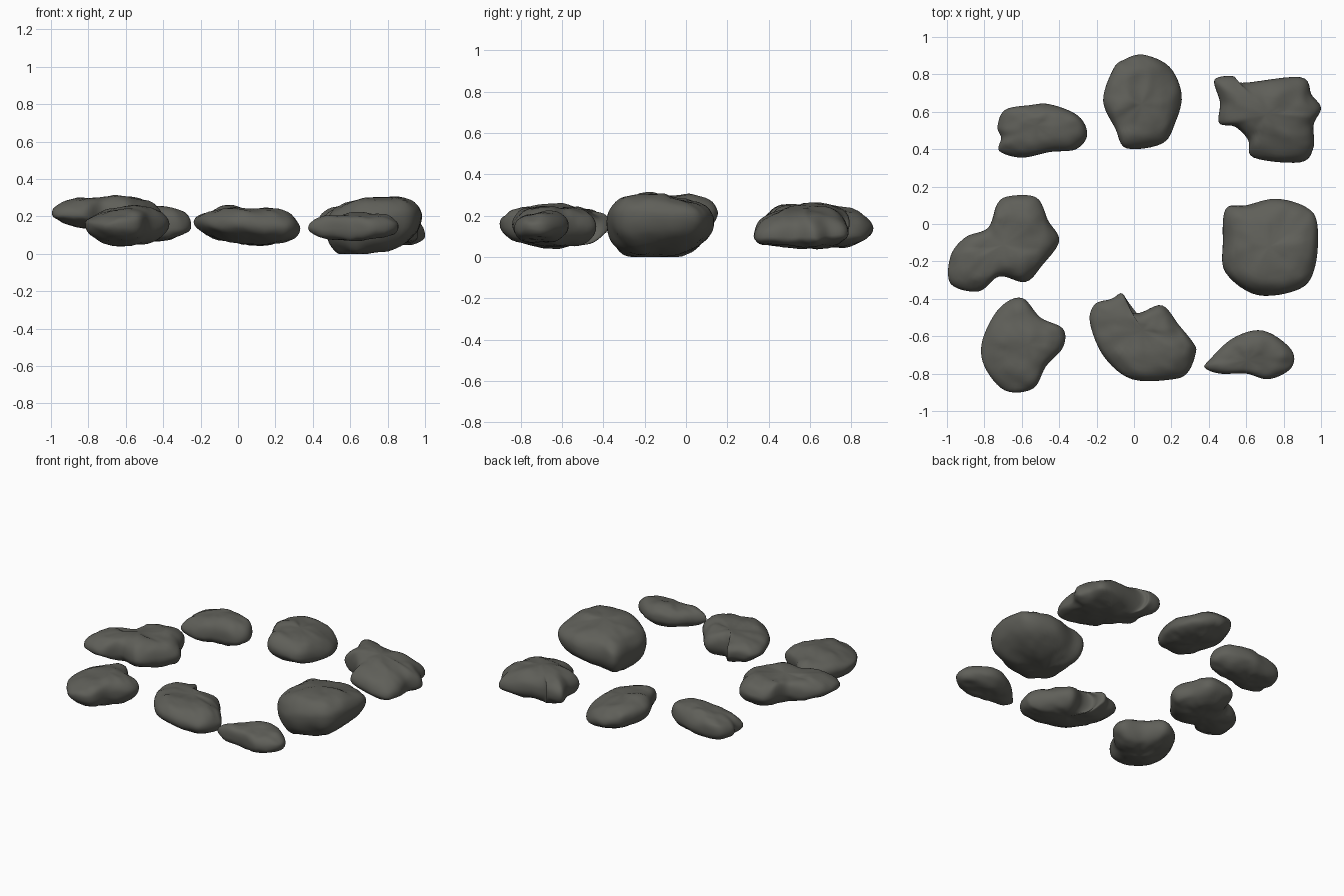
import bpy, bmesh, math
from mathutils import Vector, noise

default = bpy.data.objects.get("Cube")
if default:
    bpy.data.objects.remove(default)

GREY = (0.115, 0.115, 0.1, 1)
stone_grey = bpy.data.materials.new("stone grey")
stone_grey.use_nodes = True
stone_grey.diffuse_color = GREY
bsdf = stone_grey.node_tree.nodes["Principled BSDF"]
bsdf.inputs["Base Color"].default_value = GREY
bsdf.inputs["Roughness"].default_value = 0.9

STEPS = 6    # curve samples between outline points
RINGS = 24   # height levels from underside to top


def smooth_outline(points):
    """Closed rounded curve through the outline points."""
    pts = [Vector(p) for p in points]
    count = len(pts)
    result = []
    for i in range(count):
        a, b, c, d = (pts[(i + k) % count] for k in (-1, 0, 1, 2))
        for s in range(STEPS):
            t = s / STEPS
            result.append(b + 0.5 * t * (c - a + t * (2 * a - 5 * b + 4 * c - d
                                                      + t * (3 * (b - c) + d - a))))
    return result


def relaxed(curve):
    """The same loop with its notches and corners evened out."""
    for _ in range(60):
        curve = [(curve[i - 1] + curve[i] * 2 + curve[(i + 1) % len(curve)]) / 4
                 for i in range(len(curve))]
    return curve


def stone(name, outline, low, rim, high, tilt=(0, 0), top_tilt=(0, 0),
          keel_tilt=(0, 0), top_shift=(0, 0), keel_shift=(0, 0),
          top_round=0.6, keel_round=0.75):
    """Rounded slab: the outline swells from a keel to the rim and closes on top."""
    curve = smooth_outline(outline)
    core = relaxed(curve)
    centre = sum(curve, Vector((0, 0))) / len(curve)
    rim_slope = Vector(tilt)
    top_slope, keel_slope = Vector(top_tilt), Vector(keel_tilt)
    top_shift, keel_shift = Vector(top_shift), Vector(keel_shift)

    def surface(flat, height, scale):
        upper = height > 0
        reach = (high - rim) if upper else (rim - low)
        flat = flat + (1 - scale) * (top_shift if upper else keel_shift)
        slope = rim_slope.lerp(top_slope if upper else keel_slope, abs(height))
        z = rim + height * reach + slope.dot(flat - centre)
        p = Vector((flat.x, flat.y, z))
        # broad dents, fine pitting and broken ledges
        z += 0.012 * noise.noise(p * 8) + 0.006 * noise.noise(p * 19)
        if upper:
            ledge = noise.noise(Vector((flat.x * 3, flat.y * 6, z * 4)))
            z += 0.006 * height * math.tanh(14 * ledge)
        pull = 1 + 0.06 * noise.noise(p * 9) * abs(height)
        flat = centre + (flat - centre) * pull
        return Vector((flat.x, flat.y, max(z, 0)))

    bm = bmesh.new()
    rings = []
    for r in range(1, RINGS):
        angle = math.pi * (r / RINGS - 0.5)
        scale = math.cos(angle) ** (top_round if angle > 0 else keel_round)
        height = math.copysign(abs(math.sin(angle)) ** 0.95, angle)
        blend = min(1, 1.6 * (1 - scale))
        rings.append([bm.verts.new(surface(centre + (p.lerp(q, blend) - centre) * scale,
                                           height, scale))
                      for p, q in zip(curve, core)])
    for lower, upper in zip(rings, rings[1:]):
        for i in range(len(curve)):
            bm.faces.new((lower[i - 1], lower[i], upper[i], upper[i - 1]))
    for ring, height in ((rings[0], -1), (rings[-1], 1)):
        pole = bm.verts.new(surface(centre, height, 0))
        for i in range(len(curve)):
            bm.faces.new((ring[i - 1], ring[i], pole))
    bmesh.ops.recalc_face_normals(bm, faces=bm.faces)
    for face in bm.faces:
        face.smooth = True
    mesh = bpy.data.meshes.new(name)
    bm.to_mesh(mesh)
    bm.free()
    mesh.materials.append(stone_grey)
    obj = bpy.data.objects.new(name, mesh)
    bpy.context.collection.objects.link(obj)


# Back row
stone("back_right_stone",
      [(-.73, .52), (-.69, .61), (-.56, .635), (-.45, .64), (-.30, .58),
       (-.25, .48), (-.31, .40), (-.45, .385), (-.60, .355), (-.72, .39),
       (-.71, .46)],
      low=.06, rim=.14, high=.235, tilt=(.04, .05), top_tilt=(.13, .08),
      keel_tilt=(.04, 0), top_shift=(0, .03), top_round=.5)
stone("back_middle_stone",
      [(-.11, .83), (-.05, .88), (.05, .905), (.19, .84), (.255, .69),
       (.22, .54), (.15, .43), (-.04, .405), (-.10, .51), (-.165, .66)],
      low=.05, rim=.145, high=.245, tilt=(-.2, -.03), top_tilt=(-.16, -.06),
      keel_tilt=(-.12, 0), top_shift=(0, -.03), top_round=.68, keel_round=.7)
stone("back_left_stone",
      [(.43, .77), (.53, .79), (.58, .755), (.89, .785), (.95, .69), (1.0, .62),
       (.96, .53), (.96, .41), (.89, .33), (.64, .355), (.61, .45),
       (.54, .52), (.455, .54), (.46, .65)],
      low=.045, rim=.13, high=.25, tilt=(-.12, .02), top_tilt=(-.08, .06),
      keel_tilt=(-.05, 0), top_round=.72, keel_round=.65)

# Side stones
stone("left_side_stone",
      [(.49, .08), (.60, .10), (.76, .135), (.92, .09), (.98, 0),
       (.97, -.22), (.89, -.345), (.66, -.38), (.49, -.26), (.475, -.1)],
      low=.01, rim=.17, high=.29, tilt=(.12, -.03), top_tilt=(.06, -.06),
      keel_tilt=(.12, .09), top_shift=(0, -.03), keel_shift=(-.09, -.05),
      top_round=.48, keel_round=.56)
stone("right_side_stone",
      [(-.73, .11), (-.66, .15), (-.52, .14), (-.46, .02), (-.40, -.09),
       (-.49, -.22), (-.58, -.31), (-.72, -.28), (-.83, -.36), (-.98, -.32),
       (-.98, -.17), (-.90, -.07), (-.78, -.02)],
      low=.115, rim=.205, high=.3, tilt=(-.03, .03), top_tilt=(.01, -.01),
      keel_tilt=(-.12, 0), keel_shift=(.05, .02), top_round=.5)

# Front row
stone("front_right_stone",
      [(-.72, -.45), (-.60, -.395), (-.50, -.50), (-.38, -.56), (-.38, -.66),
       (-.47, -.76), (-.54, -.88), (-.69, -.89), (-.80, -.76), (-.81, -.62)],
      low=.04, rim=.16, high=.245, tilt=(.03, 0), top_tilt=(.06, 0),
      top_shift=(.02, 0), keel_round=.85)
stone("front_middle_stone",
      [(-.21, -.43), (-.12, -.40), (-.07, -.37), (-.045, -.40), (-.04, -.46),
       (.03, -.475), (.15, -.435), (.24, -.54), (.32, -.64), (.33, -.69),
       (.29, -.79), (.21, -.83), (-.01, -.83), (-.16, -.71), (-.235, -.53)],
      low=.05, rim=.155, high=.24, tilt=(-.05, 0), top_tilt=(-.05, -.06),
      keel_tilt=(-.05, 0), keel_shift=(.05, 0), keel_round=.85)
stone("front_left_stone",
      [(.40, -.73), (.53, -.61), (.69, -.57), (.84, -.67), (.84, -.77),
       (.72, -.83), (.60, -.80), (.46, -.80), (.38, -.77)],
      low=.075, rim=.14, high=.21, tilt=(.02, .03), top_tilt=(.02, .1),
      top_round=.42, keel_round=.55)
